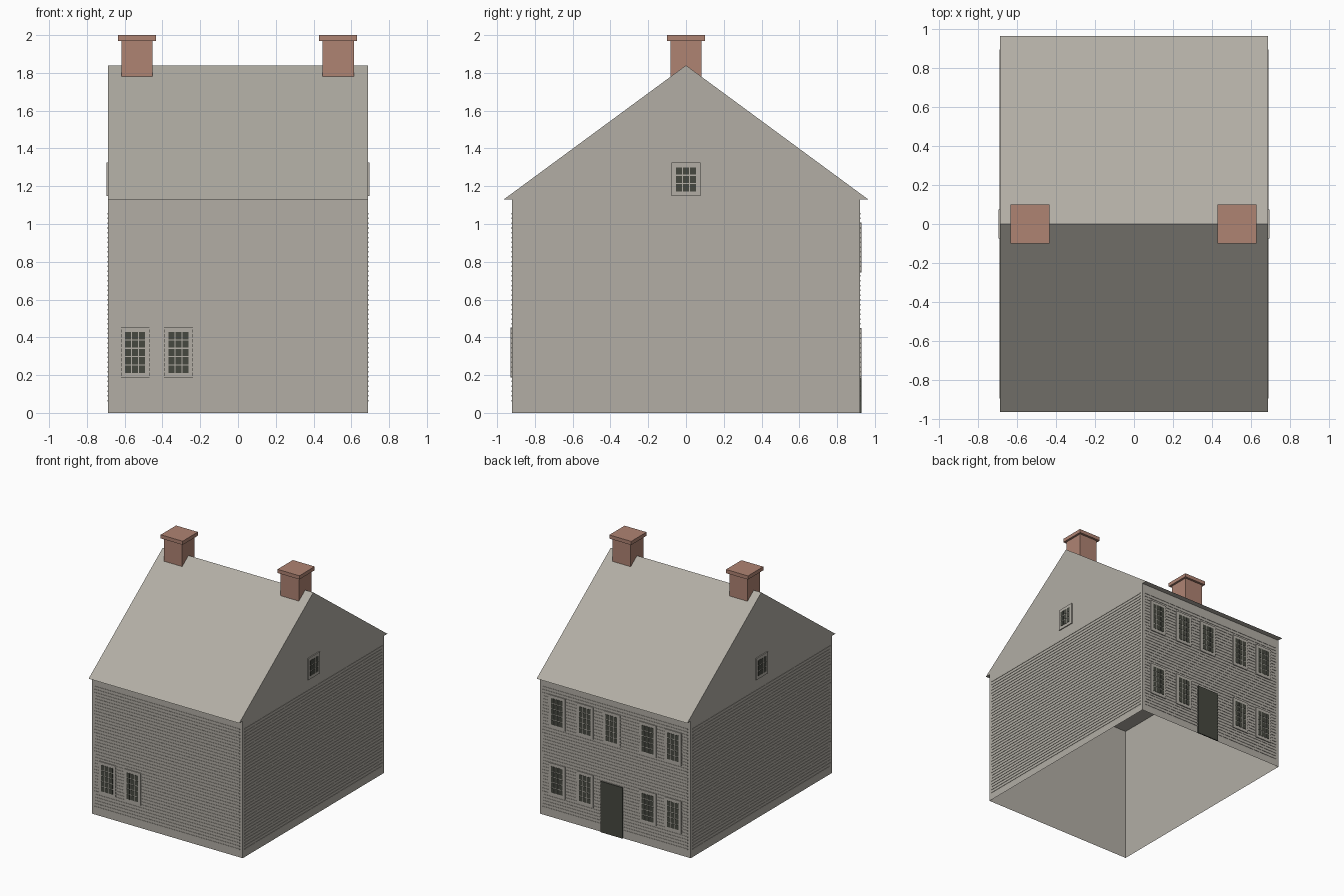
import bpy
import bmesh
import math
from mathutils import Matrix, Vector

cube = bpy.data.objects.get("Cube")
if cube:
    bpy.data.objects.remove(cube, do_unlink=True)

HALF_X, HALF_Y, EAVE, RIDGE = 0.687, 0.92, 1.13, 1.84


def material(name, color):
    m = bpy.data.materials.new(name)
    m.use_nodes = True
    m.diffuse_color = (*color, 1)
    node = m.node_tree.nodes["Principled BSDF"]
    node.inputs["Base Color"].default_value = (*color, 1)
    node.inputs["Roughness"].default_value = 0.9
    return m


STONE = material("warm_grey", (0.445, 0.423, 0.376))
BRICK = material("brick_red", (0.429, 0.227, 0.171))
DARK = material("dark_glass", (0.061, 0.065, 0.051))


def box(bm, lo, hi, matrix=Matrix(), mat=0):
    """Add an axis box between two corners, then move it by matrix."""
    lo, hi = Vector(lo), Vector(hi)
    m = matrix @ Matrix.Translation((lo + hi) / 2) @ Matrix.Diagonal((*(hi - lo), 1))
    verts = bmesh.ops.create_cube(bm, size=1, matrix=m)["verts"]
    for f in {f for v in verts for f in v.link_faces}:
        f.material_index = mat
    return verts


def finish(name, bm, *mats):
    mesh = bpy.data.meshes.new(name)
    bm.to_mesh(mesh)
    bm.free()
    for m in mats:
        mesh.materials.append(m)
    obj = bpy.data.objects.new(name, mesh)
    bpy.context.collection.objects.link(obj)
    return obj


def wall_frame(turn, distance):
    """Local x runs along the wall, local -y points outward."""
    return Matrix.Rotation(math.radians(turn), 4, "Z") @ Matrix.Translation((0, -distance, 0))


FRONT = wall_frame(0, HALF_Y)
RIGHT = wall_frame(90, HALF_X)
BACK = wall_frame(180, HALF_Y)
LEFT = wall_frame(-90, HALF_X)

# Walls: a hollow shell, open underneath
bm = bmesh.new()
box(bm, (-HALF_X, -HALF_Y, 0), (HALF_X, HALF_Y, EAVE))
caps = [f for f in bm.faces if abs(f.normal.z) > 0.5]
bmesh.ops.delete(bm, geom=caps, context="FACES_ONLY")
finish("walls", bm, STONE)

# Roof: closed gable prism overhanging front and back
bm = bmesh.new()
profile = [(-0.965, EAVE), (0.965, EAVE), (0, RIDGE)]
end = bm.faces.new([bm.verts.new((-HALF_X, y, z)) for y, z in profile])
new = bmesh.ops.extrude_face_region(bm, geom=[end])["geom"]
bmesh.ops.translate(bm, vec=(2 * HALF_X, 0, 0),
                    verts=[v for v in new if isinstance(v, bmesh.types.BMVert)])
if not any(len(f.verts) == 3 and f.calc_center_median().x < 0 for f in bm.faces):
    bm.faces.new([v for v in bm.verts if v.co.x < 0])
bmesh.ops.recalc_face_normals(bm, faces=bm.faces)
finish("roof", bm, STONE)

# Siding: thin horizontal battens on every wall
ROWS = 40
for name, frame, half in (("front", FRONT, HALF_X), ("right", RIGHT, HALF_Y),
                          ("back", BACK, HALF_X), ("left", LEFT, HALF_Y)):
    bm = bmesh.new()
    w = half - 0.025
    for i in range(ROWS):
        z = 0.065 + i * 0.99 / (ROWS - 1)
        box(bm, (-w, -0.003, z - 0.004), (w, 0, z + 0.004), frame)
    finish(name + "_siding", bm, STONE)


# Windows: a raised surround with a grid of glass panes
def window(name, frame, u, z, rows):
    bm = bmesh.new()
    cols, step_u, step_z = 3, 0.037, 0.0445
    gw, gh = cols * step_u / 2, rows * step_z / 2
    box(bm, (u - gw - 0.02, -0.008, z - gh - 0.022),
        (u + gw + 0.02, 0, z + gh + 0.022), frame)
    for c in range(cols):
        for r in range(rows):
            pu, pz = u - gw + c * step_u, z - gh + r * step_z
            box(bm, (pu + 0.003, -0.01, pz + 0.003),
                (pu + step_u - 0.003, -0.007, pz + step_z - 0.003), frame, 1)
    finish(name, bm, STONE, DARK)


for i, u in enumerate((-0.545, -0.315)):
    window(f"front_window_{i + 1}", FRONT, u, 0.32, 5)
for i, x in enumerate((0.53, 0.273, 0.03, -0.3, -0.53)):
    window(f"back_upper_window_{i + 1}", BACK, -x, 0.876, 5)
    if i != 2:
        window(f"back_lower_window_{i + 1}", BACK, -x, 0.315, 5)
window("right_gable_window", RIGHT, 0, 1.236, 3)
window("left_gable_window", LEFT, 0, 1.236, 3)

# Door in the back wall
bm = bmesh.new()
box(bm, (-0.13, -0.009, 0), (0.07, 0, 0.42), BACK)
finish("back_door", bm, DARK)

# Chimneys: shaft with a projecting cap, astride the ridge
for name, x in (("right_chimney", -0.535), ("left_chimney", 0.53)):
    bm = bmesh.new()
    box(bm, (x - 0.083, -0.082, 1.7), (x + 0.083, 0.082, 1.97))
    box(bm, (x - 0.1, -0.1, 1.97), (x + 0.1, 0.1, 2.0))
    finish(name, bm, BRICK)
